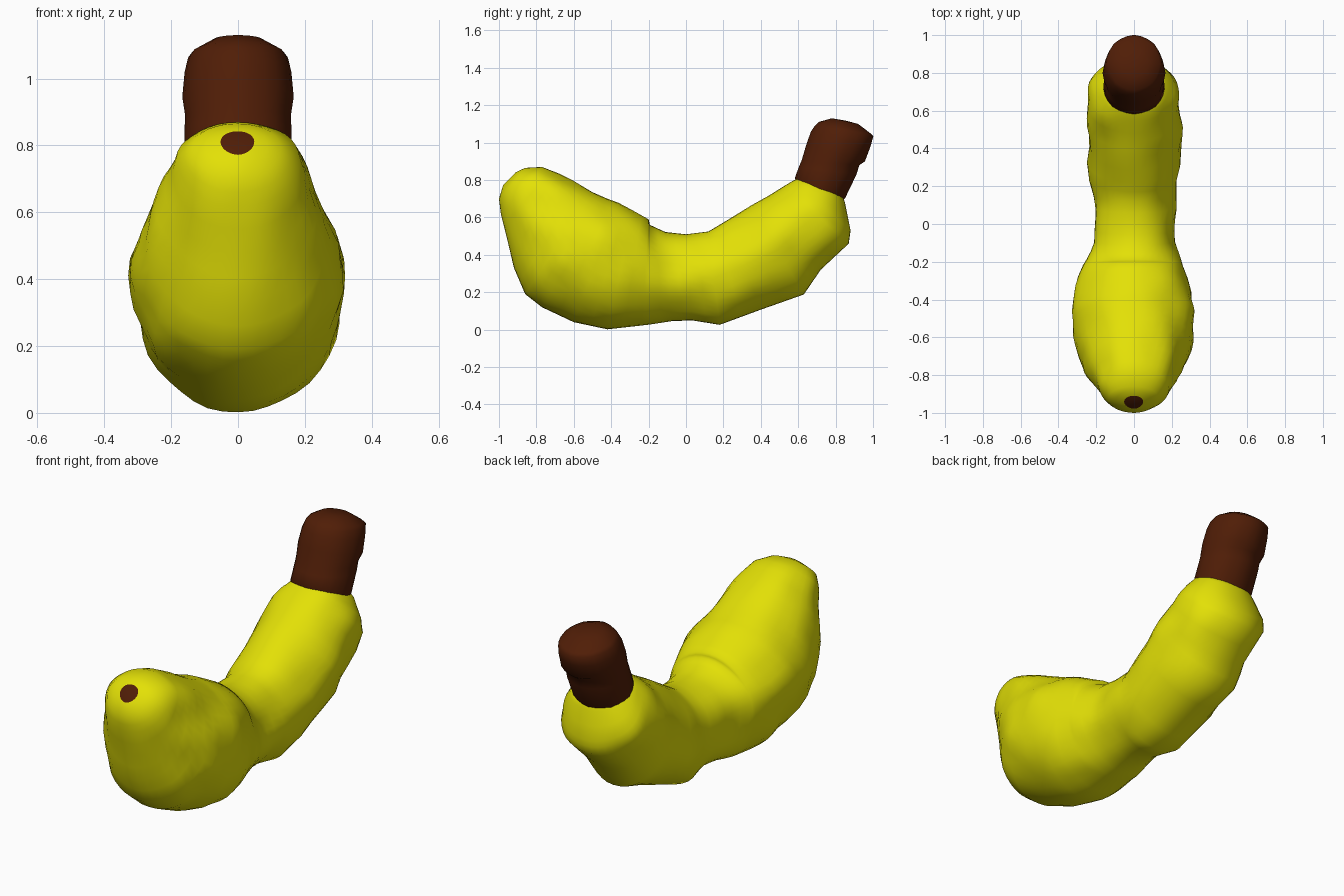
import bpy, bmesh, math
from mathutils import Vector, noise


def material(name, rgb):
    m = bpy.data.materials.new(name)
    m.diffuse_color = (*rgb, 1)
    return m


yellow = material("banana yellow", (0.77, 0.75, 0.002))
brown = material("stem brown", (0.08, 0.0125, 0.002))


def loft(name, rings, sides, mats, lump=0.0, first_mat=0, flute=0.0, egg=0.0):
    """Skin rings given as (top y, top z, bottom y, bottom z, half width)."""
    bm = bmesh.new()
    loops = []
    for ty, tz, by, bz, w in rings:
        top, bot = Vector((0, ty, tz)), Vector((0, by, bz))
        mid, half = (top + bot) / 2, (top - bot) / 2
        # sections towards the front taper to a narrower underside
        taper = egg * min(1, max(0, -mid.y * 2))
        loop = []
        for k in range(sides):
            a = math.tau * k / sides
            p = mid + half * math.cos(a)
            p.x = w * math.sin(a) * (1 + taper * math.cos(a))
            # soft lumps fade out on the centre line so the side profile stays true
            n = noise.noise(p * 6) * lump * min(1, w / 0.25) * abs(math.sin(a))
            p += (p - mid).normalized() * n
            p = mid + (p - mid) * (1 + flute * math.cos(8 * a))
            loop.append(bm.verts.new(p))
        loops.append(loop)
    for a, b in zip(loops, loops[1:]):
        for k in range(sides):
            n = (k + 1) % sides
            bm.faces.new((a[k], a[n], b[n], b[k]))
    cap = bm.faces.new(loops[0])
    cap.material_index = first_mat
    bm.faces.new(loops[-1])
    bmesh.ops.recalc_face_normals(bm, faces=bm.faces)
    me = bpy.data.meshes.new(name)
    bm.to_mesh(me)
    bm.free()
    for m in mats:
        me.materials.append(m)
    ob = bpy.data.objects.new(name, me)
    bpy.context.collection.objects.link(ob)
    bpy.ops.object.select_all(action='DESELECT')
    ob.select_set(True)
    bpy.context.view_layer.objects.active = ob
    bpy.ops.object.shade_smooth_by_angle(angle=math.radians(60))
    return ob


def halve(rings):
    """Add a ring midway between neighbours."""
    out = [rings[0]]
    for a, b in zip(rings, rings[1:]):
        out += [tuple((u + v) / 2 for u, v in zip(a, b)), b]
    return out


# Fruit: curved lumpy body with a brown blossom spot at the front tip
loft("banana_body", halve([
    (-0.91, 0.842, -0.978, 0.772, 0.049),
    (-0.86, 0.865, -1.00, 0.70, 0.13),
    (-0.77, 0.87, -0.99, 0.62, 0.185),
    (-0.68, 0.835, -0.955, 0.48, 0.22),
    (-0.60, 0.795, -0.92, 0.33, 0.258),
    (-0.50, 0.735, -0.86, 0.19, 0.302),
    (-0.42, 0.70, -0.77, 0.12, 0.318),
    (-0.36, 0.678, -0.60, 0.04, 0.318),
    (-0.28, 0.635, -0.42, 0.002, 0.305),
    (-0.20, 0.59, -0.24, 0.022, 0.258),
    (-0.193, 0.56, -0.19, 0.028, 0.25),
    (-0.11, 0.522, -0.08, 0.045, 0.218),
    (0.00, 0.51, 0.03, 0.05, 0.21),
    (0.12, 0.525, 0.18, 0.026, 0.218),
    (0.22, 0.585, 0.40, 0.107, 0.24),
    (0.35, 0.665, 0.63, 0.188, 0.245),
    (0.44, 0.715, 0.72, 0.32, 0.245),
    (0.52, 0.765, 0.87, 0.46, 0.242),
    (0.57, 0.795, 0.88, 0.53, 0.22),
    (0.60, 0.81, 0.85, 0.68, 0.165),
    (0.62, 0.81, 0.84, 0.71, 0.14),
]), 40, [yellow, brown], lump=0.028, first_mat=1, egg=0.07)

# Stem: thick stub with a rounded, faintly fluted end
loft("banana_stem", [
    (0.60, 0.77, 0.83, 0.68, 0.15),
    (0.583, 0.81, 0.85, 0.705, 0.16),
    (0.605, 0.87, 0.91, 0.83, 0.158),
    (0.62, 0.905, 0.925, 0.88, 0.157),
    (0.645, 0.99, 0.955, 0.90, 0.165),
    (0.67, 1.06, 0.985, 0.98, 0.158),
    (0.69, 1.09, 1.00, 1.035, 0.148),
    (0.71, 1.11, 0.985, 1.05, 0.135),
    (0.78, 1.13, 0.92, 1.10, 0.075),
    (0.84, 1.12, 0.865, 1.115, 0.012),
], 24, [brown], flute=0.01)
